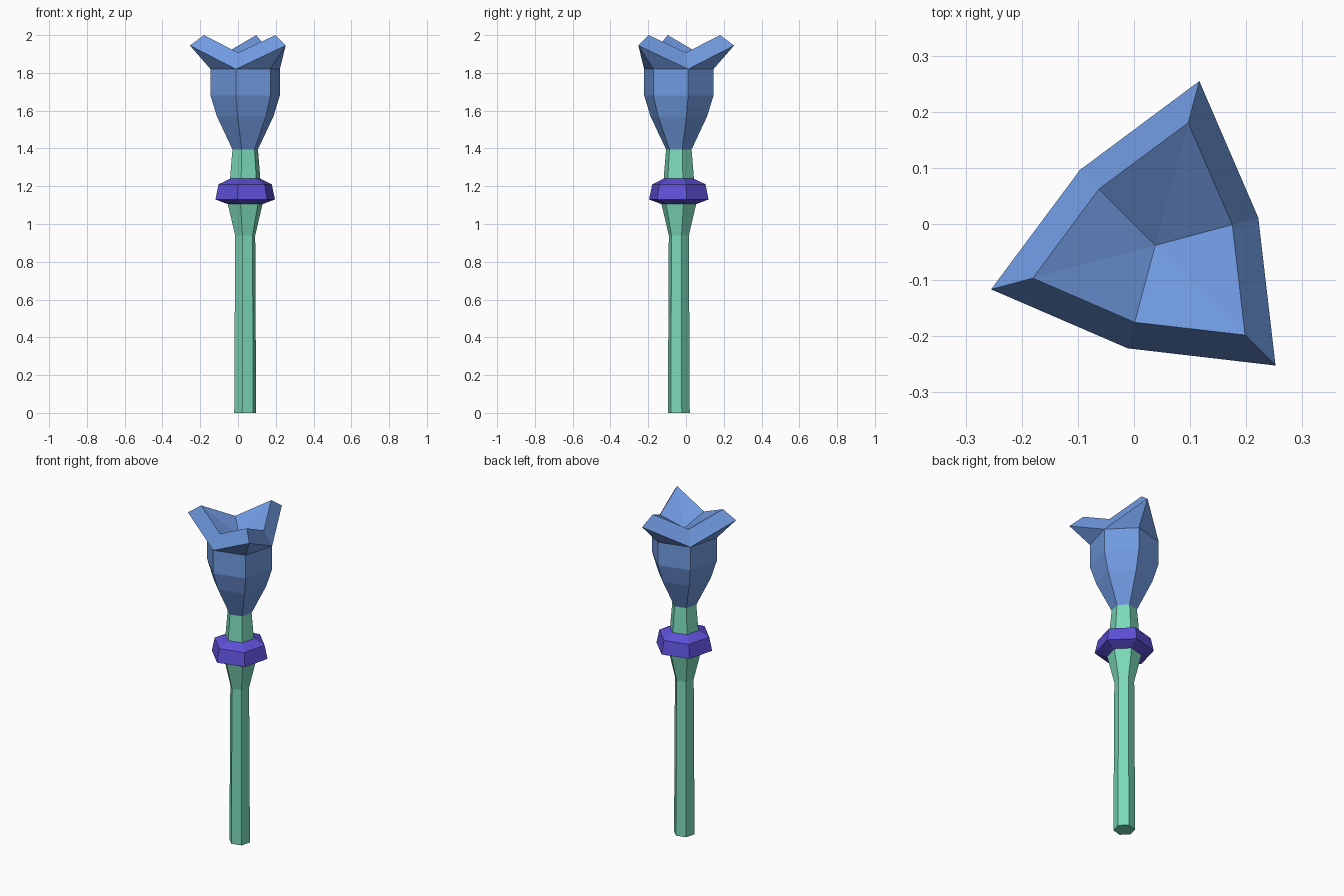
import bpy, bmesh
from math import cos, sin, radians

if "Cube" in bpy.data.objects:
    bpy.data.objects.remove(bpy.data.objects["Cube"])

CX, CY = 0.038, -0.038      # stem axis
SIDES = 6


def material(name, color):
    m = bpy.data.materials.new(name)
    m.diffuse_color = (*color, 1)
    m.use_nodes = True
    m.node_tree.nodes["Principled BSDF"].inputs["Base Color"].default_value = m.diffuse_color
    return m


def ring(bm, even, odd):
    """Hexagon ring; even/odd corners each take their own (radius, z)."""
    verts = []
    for i in range(SIDES):
        r, z = odd if i % 2 else even
        a = radians(15 + 60 * i)
        verts.append(bm.verts.new((CX + r * cos(a), CY + r * sin(a), z)))
    return verts


def skin(bm, lower, upper):
    for i in range(SIDES):
        j = (i + 1) % SIDES
        bm.faces.new((lower[i], lower[j], upper[j], upper[i]))


def loft(bm, profile):
    rings = [ring(bm, p, p) for p in profile]
    for a, b in zip(rings, rings[1:]):
        skin(bm, a, b)
    return rings


def finish(bm, name, mat):
    me = bpy.data.meshes.new(name)
    bm.to_mesh(me)
    bm.free()
    me.materials.append(mat)
    ob = bpy.data.objects.new(name, me)
    bpy.context.collection.objects.link(ob)
    return ob


green = material("stem_green", (0.20, 0.70, 0.49))
violet = material("collar_violet", (0.11, 0.08, 0.68))
blue = material("petal_blue", (0.16, 0.32, 0.74))

# Lower stem, closed underneath
bm = bmesh.new()
rings = loft(bm, [(0.06, 0), (0.055, 0.94), (0.095, 1.105)])
bm.faces.new(rings[0][::-1])
finish(bm, "lower_stem", green)

# Collar band around the stem
bm = bmesh.new()
loft(bm, [(0.095, 1.105), (0.163, 1.13), (0.146, 1.21), (0.083, 1.24)])
finish(bm, "collar", violet)

# Neck between collar and flower
bm = bmesh.new()
loft(bm, [(0.083, 1.24), (0.07, 1.395)])
finish(bm, "neck", green)

# Flower: cup, three flared tips and the shallow inside
bm = bmesh.new()
cup = loft(bm, [(0.07, 1.395), (0.155, 1.57), (0.19, 1.68), (0.19, 1.82)])[-1]
lip = cup[:]
for i in range(1, SIDES, 2):
    a = radians(15 + 60 * i)
    tip = bm.verts.new((CX + 0.303 * cos(a), CY + 0.303 * sin(a), 1.945))
    prev, nxt = cup[i - 1], cup[(i + 1) % SIDES]
    bm.faces.new((prev, cup[i], tip))
    bm.faces.new((cup[i], nxt, tip))
    lip[i] = tip
inner = ring(bm, (0.142, 1.907), (0.226, 2.0))
skin(bm, lip, inner)
centre = bm.verts.new((CX, CY, 1.85))
for i in range(SIDES):
    bm.faces.new((inner[i], inner[(i + 1) % SIDES], centre))
finish(bm, "flower", blue)
